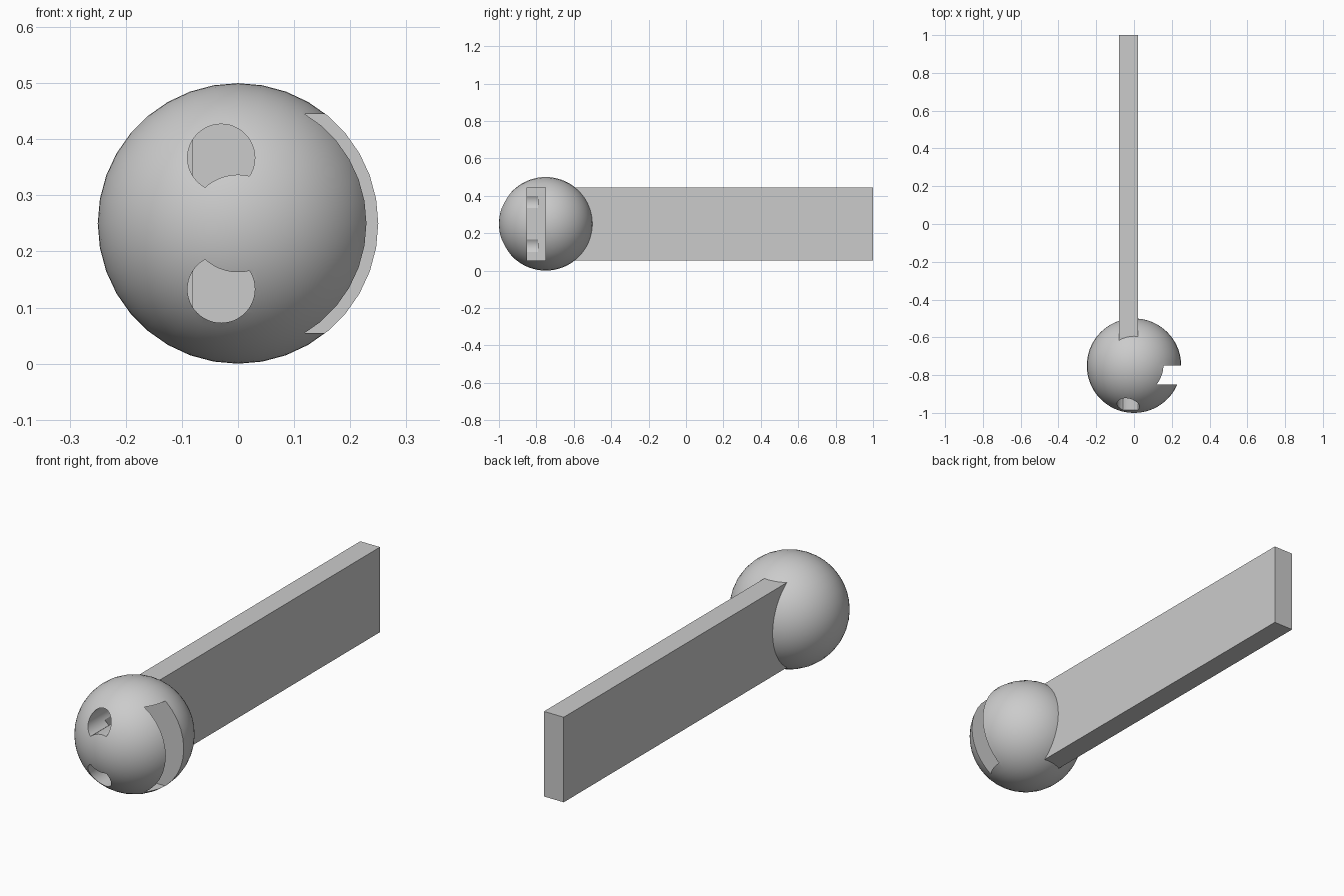
import bpy
import math

CENTRE = (0, -0.75, 0.25)
RADIUS = 0.25

if "Cube" in bpy.data.objects:
    bpy.data.objects.remove(bpy.data.objects["Cube"], do_unlink=True)

grey = bpy.data.materials.new("plain grey")
grey.use_nodes = True
grey.diffuse_color = (0.6, 0.6, 0.6, 1)
grey.node_tree.nodes["Principled BSDF"].inputs["Base Color"].default_value = (0.6, 0.6, 0.6, 1)


def finish(name):
    obj = bpy.context.object
    obj.name = name
    obj.data.materials.append(grey)
    bpy.ops.object.transform_apply(location=True, rotation=True, scale=True)
    return obj


def box(name, low, high):
    bpy.ops.mesh.primitive_cube_add(size=1, location=[(a + b) / 2 for a, b in zip(low, high)])
    bpy.context.object.scale = [b - a for a, b in zip(low, high)]
    return finish(name)


def rod(name, x, z, radius, front, back):
    bpy.ops.mesh.primitive_cylinder_add(
        vertices=48, radius=radius, depth=back - front,
        location=(x, (front + back) / 2, z), rotation=(math.pi / 2, 0, 0))
    return finish(name)


def carve(target, cutter):
    mod = target.modifiers.new("carve", "BOOLEAN")
    mod.operation = "DIFFERENCE"
    mod.solver = "EXACT"
    mod.object = cutter
    cutter.hide_render = True
    bpy.context.view_layer.objects.active = target
    bpy.ops.object.modifier_apply(modifier=mod.name)
    bpy.data.objects.remove(cutter, do_unlink=True)


# Round head with its poles facing front and back
bpy.ops.mesh.primitive_uv_sphere_add(
    segments=36, ring_count=36, radius=RADIUS, location=CENTRE, rotation=(math.pi / 2, 0, 0))
head = finish("head")

# Deep vertical slot in the left side
carve(head, box("slot_cutter", (-0.08, -0.85, 0.055), (0.4, -0.75, 0.445)))

# Two eye sockets, each bitten by the round middle of the face
for side in (-1, 1):
    socket = rod("socket_cutter", -0.03, CENTRE[2] + side * 0.117, 0.06, -1.1, -0.79)
    carve(socket, rod("face_middle", 0, CENTRE[2], 0.087, -1.2, -0.7))
    carve(head, socket)

bpy.ops.object.select_all(action="DESELECT")
head.select_set(True)
bpy.context.view_layer.objects.active = head
bpy.ops.object.shade_smooth_by_angle(angle=math.radians(30))

# Long flat handle running back from the head
box("handle", (-0.08, -0.65, 0.055), (0.02, 1.0, 0.445))
